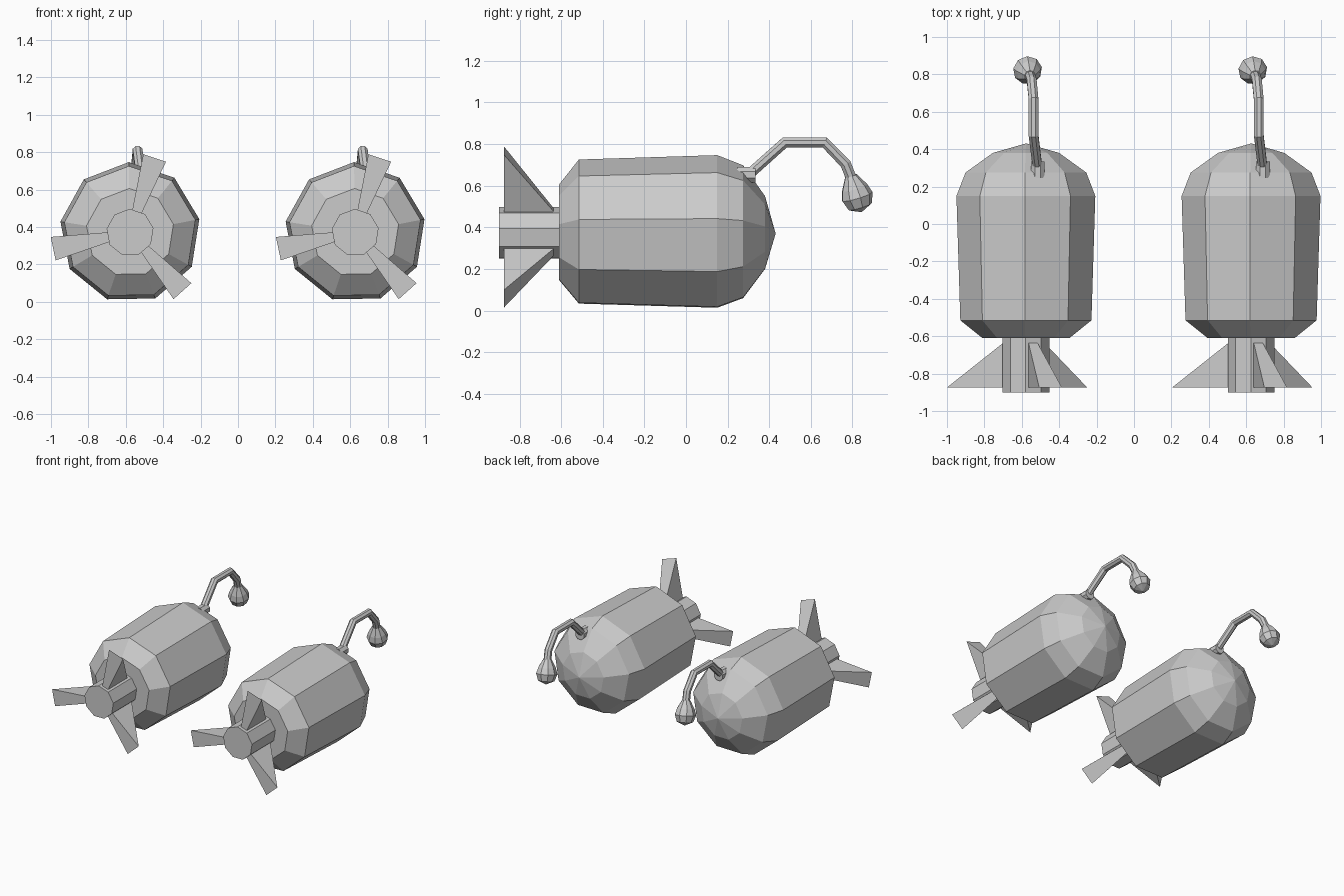
import bpy, bmesh
from math import sin, cos, radians, pi
from mathutils import Vector

if "Cube" in bpy.data.objects:
    bpy.data.objects.remove(bpy.data.objects["Cube"])

CZ = 0.37                      # height of the body axis
CENTRES = (-0.577, 0.627)      # the two copies


def finish(bm, name):
    bmesh.ops.remove_doubles(bm, verts=bm.verts, dist=1e-4)
    bmesh.ops.recalc_face_normals(bm, faces=bm.faces)
    me = bpy.data.meshes.new(name)
    bm.to_mesh(me)
    bm.free()
    ob = bpy.data.objects.new(name, me)
    bpy.context.collection.objects.link(ob)
    return ob


def sweep(name, path, sides, turn=0.0):
    """Skin rings along a path of (x, y, z, radius); flat capped ends."""
    bm = bmesh.new()
    pts = [Vector(p[:3]) for p in path]
    rings = []
    for i, p in enumerate(pts):
        d = Vector()
        if i > 0:
            d += (p - pts[i - 1]).normalized()
        if i < len(pts) - 1:
            d += (pts[i + 1] - p).normalized()
        d.normalize()
        u = Vector((1, 0, 0))
        u = (u - d * u.dot(d)).normalized()
        v = u.cross(d)
        r = path[i][3]
        ang = [radians(turn) + 2 * pi * k / sides for k in range(sides)]
        rings.append([bm.verts.new(p + (u * cos(a) + v * sin(a)) * r) for a in ang])
    for a, b in zip(rings, rings[1:]):
        for k in range(sides):
            n = (k + 1) % sides
            bm.faces.new((a[k], a[n], b[n], b[k]))
    for path_end, ring in ((path[0], rings[0]), (path[-1], rings[-1])):
        if path_end[3] > 0.001:
            bm.faces.new(ring)
    return finish(bm, name)


def fin(name, cx, angle):
    """Triangular tail fin that thickens outwards."""
    bm = bmesh.new()
    a = radians(angle)
    radial, side = Vector((cos(a), 0, sin(a))), Vector((-sin(a), 0, cos(a)))
    sides = []
    for s in (-1, 1):
        sides.append([bm.verts.new(Vector((cx, y, CZ)) + radial * r + side * w * s)
                      for y, r, w in ((-0.875, 0.42, 0.064), (-0.875, 0.10, 0.024),
                                      (-0.625, 0.10, 0.024), (-0.64, 0.125, 0.026))])
    l, r = sides
    bm.faces.new(l)
    bm.faces.new(r)
    for k in range(4):
        n = (k + 1) % 4
        bm.faces.new((l[k], l[n], r[n], r[k]))
    return finish(bm, name)


for n, cx in enumerate(CENTRES, 1):
    # nine-sided body with rounded nose
    profile = ((-0.61, 0.236), (-0.515, 0.356), (0.15, 0.377), (0.275, 0.328),
               (0.38, 0.180), (0.431, 0.0))
    sweep(f"body_{n}", [(cx, y, CZ, r) for y, r in profile], 9, 11)
    # tail shaft
    sweep(f"tail_shaft_{n}", [(cx, -0.90, CZ, 0.127), (cx, -0.59, CZ, 0.127)], 9, 11)
    # three fins
    for k in range(3):
        fin(f"fin_{n}_{k + 1}", cx, 71.8 + 120 * k)
    # socket on the nose
    sweep(f"fuse_socket_{n}", [(cx + 0.062, 0.245, 0.652, 0.04),
                               (cx + 0.062, 0.335, 0.652, 0.04)], 8, 22.5)
    # bent fuse
    sweep(f"fuse_{n}", [(cx + 0.065, 0.27, 0.625, 0.027), (cx + 0.04, 0.475, 0.808, 0.028),
                        (cx + 0.04, 0.667, 0.808, 0.028), (cx + 0.03, 0.767, 0.705, 0.028),
                        (cx + 0.02, 0.795, 0.635, 0.028)], 8, 22.5)
    # drop-shaped bulb on the fuse tip
    top, c = Vector((cx + 0.022, 0.79, 0.655)), Vector((cx + 0.008, 0.822, 0.547))
    d = (c - top).normalized()
    drop = ((-0.105, 0.030), (-0.045, 0.064), (0.0, 0.078), (0.05, 0.060), (0.078, 0.0))
    sweep(f"fuse_bulb_{n}", [(*(c + d * t), r) for t, r in drop], 9, 11)
